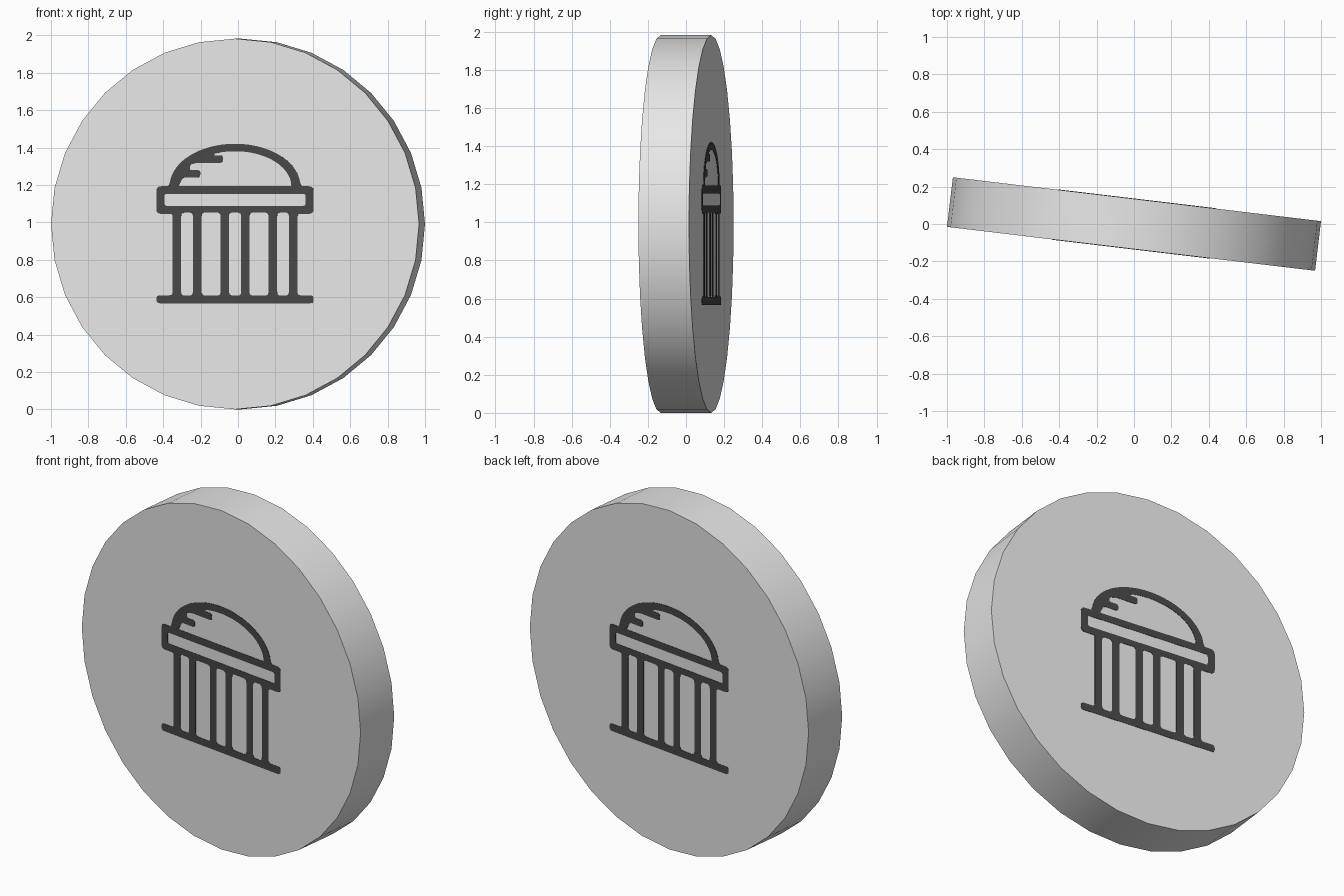
import bpy, math
from mathutils import Matrix, Vector

if "Cube" in bpy.data.objects:
    bpy.data.objects.remove(bpy.data.objects["Cube"])

RADIUS, THICK, TURN = 0.991, 0.267, math.radians(-6.8)


def material(name, value):
    m = bpy.data.materials.new(name)
    m.diffuse_color = (value, value, value, 1)
    m.use_nodes = True
    m.node_tree.nodes["Principled BSDF"].inputs["Base Color"].default_value = m.diffuse_color
    return m


light_grey = material("light grey", 0.8)
charcoal = material("charcoal", 0.063)


def arc(a, base, height, start, end, n=28):
    """Points on a half ellipse, corner radius zero."""
    out = []
    for i in range(n + 1):
        t = math.radians(start + (end - start) * i / n)
        out.append((a * math.cos(t), base + height * math.sin(t), 0))
    return out


def rounded(points):
    """Round each (x, z, r) corner of a closed outline."""
    out = []
    for i, (x, z, r) in enumerate(points):
        p = Vector((x, z))
        if r == 0:
            out.append(p)
            continue
        a = p + (Vector(points[i - 1][:2]) - p).normalized() * r
        b = p + (Vector(points[(i + 1) % len(points)][:2]) - p).normalized() * r
        for k in range(5):
            t = k / 4
            out.append(a * (1 - t) ** 2 + p * 2 * t * (1 - t) + b * t * t)
    return out


def box(x0, x1, z0, z1, r):
    return [(x0, z0, r), (x1, z0, r), (x1, z1, r), (x0, z1, r)]


# Silhouette of the domed building: base, outer columns, beam, dome
right = [(0.423, 0.567, 0.018), (0.423, 0.61, 0.018), (0.337, 0.61, 0.015),
         (0.337, 1.045, 0.012), (0.423, 1.045, 0.025), (0.423, 1.193, 0.025),
         (0.357, 1.193, 0.012)]
left = [(-x, z, r) for x, z, r in reversed(right)]
outlines = [right + arc(0.352, 1.193, 0.227, 6, 174) + left]

# Openings between the columns
edges = [(-0.29, -0.227), (-0.18, -0.078), (-0.033, 0.033), (0.078, 0.18), (0.227, 0.29)]
outlines += [box(a, b, 0.608, 1.052, 0.02) for a, b in edges]

# Slot in the beam
outlines.append(box(-0.38, 0.38, 1.088, 1.152, 0.014))

# Inside of the dome, with two shading bars on the left
split = 180 - math.degrees(math.acos(0.11 / 0.303))
outlines.append([(0.303, 1.193, 0)] + arc(0.303, 1.193, 0.187, 3, split) + [
    (-0.11, 1.358, 0), (-0.065, 1.358, 0.015), (-0.065, 1.318, 0.015),
    (-0.205, 1.318, 0.01), (-0.243, 1.308, 0.01), (-0.243, 1.279, 0.01),
    (-0.187, 1.279, 0.015), (-0.187, 1.24, 0.015), (-0.28, 1.24, 0.012),
    (-0.303, 1.193, 0)])


def emblem(name, angle):
    """Thin flat plate lying on one face of the disc."""
    cu = bpy.data.curves.new(name + "_curve", 'CURVE')
    cu.dimensions, cu.fill_mode, cu.extrude = '2D', 'BOTH', 0.0015
    for outline in outlines:
        pts = rounded(outline)
        s = cu.splines.new('POLY')
        s.points.add(len(pts) - 1)
        for sp, p in zip(s.points, pts):
            sp.co = (p.x, p.y, 0, 1)
        s.use_cyclic_u = True
    ob = bpy.data.objects.new(name, cu)
    bpy.context.collection.objects.link(ob)
    bpy.ops.object.select_all(action='DESELECT')
    ob.select_set(True)
    bpy.context.view_layer.objects.active = ob
    bpy.ops.object.convert(target='MESH')
    ob = bpy.context.object
    ob.name = name
    ob.data.materials.clear()
    ob.data.materials.append(charcoal)
    ob.matrix_world = (Matrix.Rotation(angle, 4, 'Z')
                       @ Matrix.Translation((0, -THICK / 2 - 0.0005, 0))
                       @ Matrix.Rotation(math.pi / 2, 4, 'X'))


# Upright disc, turned slightly
bpy.ops.mesh.primitive_cylinder_add(vertices=32, radius=RADIUS, depth=THICK,
                                    location=(0, 0, RADIUS),
                                    rotation=(math.pi / 2, 0, TURN))
disc = bpy.context.object
disc.name = "disc"
disc.data.materials.append(light_grey)
bpy.ops.object.shade_smooth_by_angle(angle=math.radians(30))

# The same building picture on both faces
emblem("front_building", TURN)
emblem("back_building", TURN + math.pi)
